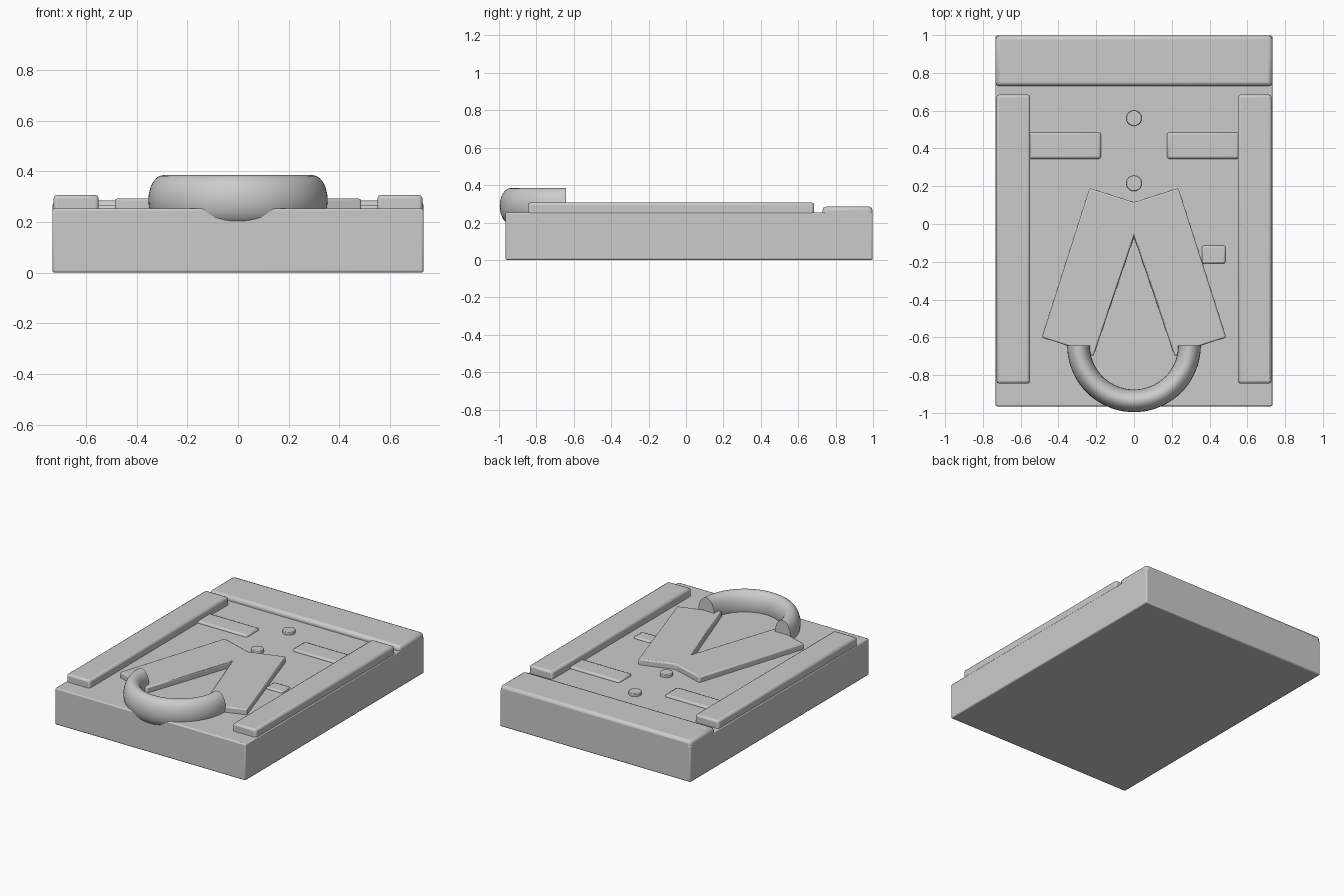
import bpy, bmesh, math

if "Cube" in bpy.data.objects:
    bpy.data.objects.remove(bpy.data.objects["Cube"])


def finish(name, bm, bevel=0.0, segments=2):
    bmesh.ops.recalc_face_normals(bm, faces=bm.faces)
    mesh = bpy.data.meshes.new(name)
    bm.to_mesh(mesh)
    bm.free()
    ob = bpy.data.objects.new(name, mesh)
    bpy.context.collection.objects.link(ob)
    bpy.ops.object.select_all(action='DESELECT')
    ob.select_set(True)
    bpy.context.view_layer.objects.active = ob
    bpy.ops.object.shade_smooth_by_angle(angle=math.radians(35))
    if bevel:
        mod = ob.modifiers.new("soft_edges", 'BEVEL')
        mod.width = bevel
        mod.segments = segments
        mod.limit_method = 'ANGLE'
        bpy.ops.object.modifier_move_to_index(modifier=mod.name, index=0)
    return ob


def prism(name, outline, z0, z1, bevel=0.0, segments=2):
    bm = bmesh.new()
    face = bm.faces.new([bm.verts.new((x, y, z0)) for x, y in outline])
    ext = bmesh.ops.extrude_face_region(bm, geom=[face], use_keep_orig=True)
    for v in ext['geom']:
        if isinstance(v, bmesh.types.BMVert):
            v.co.z = z1
    return finish(name, bm, bevel, segments)


def box(name, x0, x1, y0, y1, z0, z1, bevel=0.0):
    return prism(name, [(x0, y0), (x1, y0), (x1, y1), (x0, y1)], z0, z1, bevel)


# Main slab and raised rear panel
box("base_slab", -0.733, 0.733, -0.965, 0.998, 0.0, 0.253, 0.008)
box("rear_panel", -0.733, 0.733, 0.73, 0.998, 0.1, 0.285, 0.02)

# Side rails and cross bars, mirrored left and right
for label, s in (("left", -1), ("right", 1)):
    a, b = sorted((s * 0.55, s * 0.728))
    box(label + "_rail", a, b, -0.845, 0.685, 0.2, 0.307, 0.014)
    a, b = sorted((s * 0.175, s * 0.56))
    box(label + "_cross_bar", a, b, 0.345, 0.485, 0.2, 0.268, 0.012)

# Forked panel with a notched top and a V-shaped gap
half = [(0.235, 0.19), (0.488, -0.6), (0.35, -0.645), (0.215, -0.70)]
outline = [(0, 0.115)] + half + [(0, -0.07)] + [(-x, y) for x, y in reversed(half)]
prism("forked_panel", outline, 0.2, 0.292, 0.008)

# Round studs
for i, y in enumerate((0.56, 0.215)):
    ring = [(0.041 * math.cos(t * math.tau / 32), y + 0.041 * math.sin(t * math.tau / 32))
            for t in range(32)]
    prism("stud_%d" % (i + 1), ring, 0.2, 0.275, 0.004)

# Small side tab
box("side_tab", 0.36, 0.485, -0.21, -0.115, 0.2, 0.265, 0.01)

# Half-ring handle with a tall oval section
bm = bmesh.new()
rings = []
for i in range(41):
    t = math.pi + math.pi * i / 40
    ring = []
    for j in range(24):
        p = math.tau * j / 24
        r = 0.294 + 0.06 * math.cos(p)
        ring.append(bm.verts.new((r * math.cos(t), -0.642 + r * math.sin(t),
                                  0.288 + 0.097 * math.sin(p))))
    rings.append(ring)
for a, b in zip(rings, rings[1:]):
    for j in range(24):
        k = (j + 1) % 24
        bm.faces.new((a[j], a[k], b[k], b[j]))
bm.faces.new(rings[0])
bm.faces.new(rings[-1])
finish("handle", bm)
